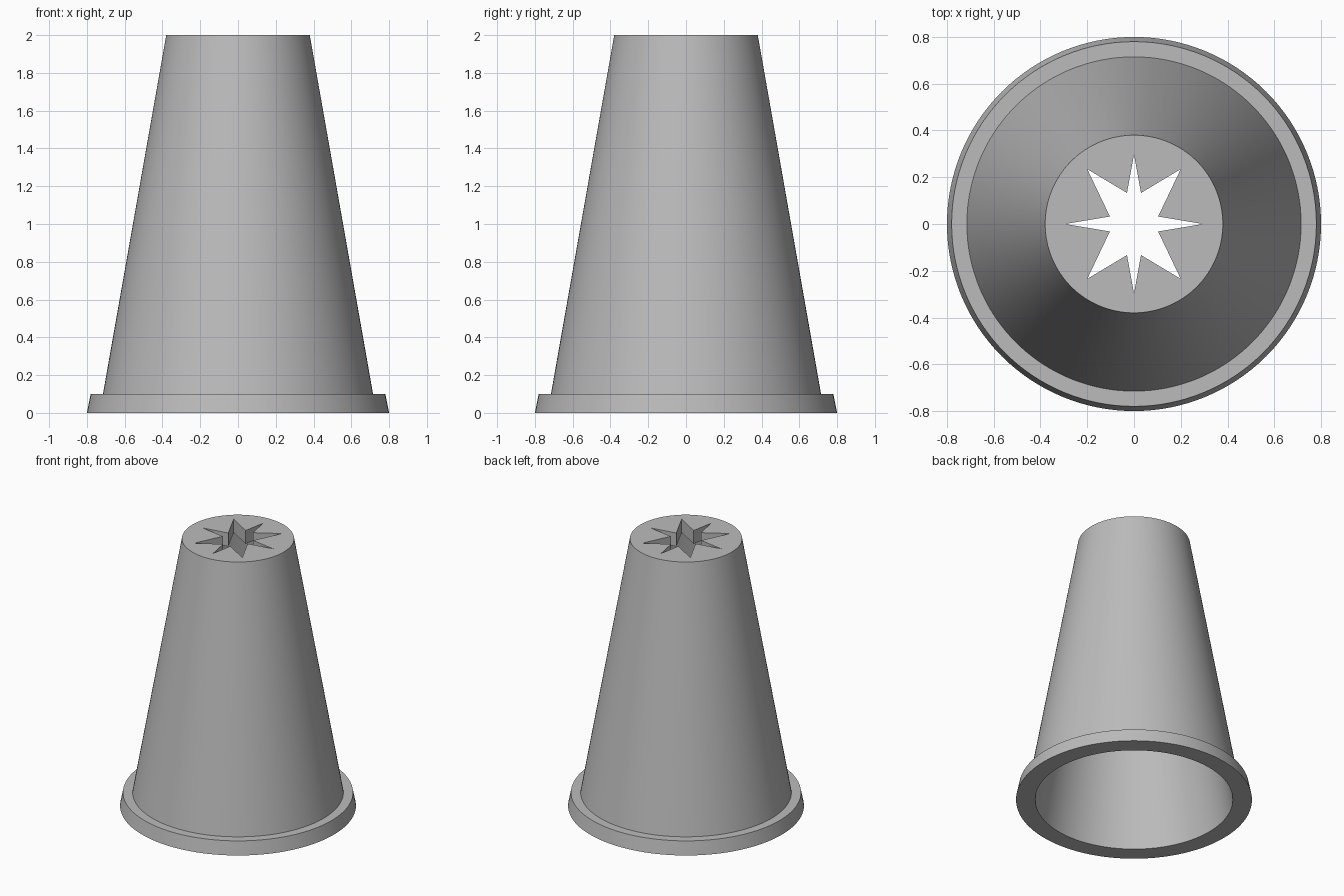
import bpy, bmesh, math

cube = bpy.data.objects.get("Cube")
if cube:
    bpy.data.objects.remove(cube, do_unlink=True)

SEGMENTS = 128
TOP, PLATE = 2.0, 0.1          # overall height, thickness of the end plate

metal = bpy.data.materials.new("satin grey metal")
metal.use_nodes = True
grey = (0.5, 0.5, 0.5, 1)
metal.diffuse_color = grey
metal.node_tree.nodes["Principled BSDF"].inputs["Base Color"].default_value = grey


def make_object(name, bm):
    bmesh.ops.recalc_face_normals(bm, faces=bm.faces)
    mesh = bpy.data.meshes.new(name)
    bm.to_mesh(mesh)
    bm.free()
    mesh.materials.append(metal)
    obj = bpy.data.objects.new(name, mesh)
    bpy.context.collection.objects.link(obj)
    return obj


def lathe(name, profile):
    """Revolve a radius/height profile; both ends lie on the axis."""
    bm = bmesh.new()
    rings = [[bm.verts.new((r * math.cos(a), r * math.sin(a), z))
              for a in (math.tau * i / SEGMENTS for i in range(SEGMENTS))]
             for r, z in profile]
    for low, high in zip(rings, rings[1:]):
        for i in range(SEGMENTS):
            j = (i + 1) % SEGMENTS
            bm.faces.new((low[i], low[j], high[j], high[i]))
    bm.faces.new(rings[0])
    bm.faces.new(rings[-1])
    return make_object(name, bm)


def star_prism(name, bottom, top):
    """Eight-pointed star, one quadrant mirrored around the axis."""
    quadrant = [(0.295, 0), (0.103, 0.032), (0.2, 0.235), (0.03, 0.133), (0, 0.297)]
    half = quadrant + [(-x, y) for x, y in quadrant[-2::-1]]
    outline = half + [(x, -y) for x, y in half[-2:0:-1]]
    bm = bmesh.new()
    face = bm.faces.new([bm.verts.new((x, y, bottom)) for x, y in outline])
    side = bmesh.ops.extrude_face_region(bm, geom=[face])
    verts = [g for g in side["geom"] if isinstance(g, bmesh.types.BMVert)]
    bmesh.ops.translate(bm, verts=verts, vec=(0, 0, top - bottom))
    return make_object(name, bm)


# Hollow tapered body with a flared foot rim, from the ceiling inside to the top
nozzle = lathe("nozzle_body", [
    (0.33, TOP - PLATE), (0.67, 0), (0.8, 0), (0.78, 0.1), (0.715, 0.1), (0.38, TOP)])

# Star opening through the end plate
cutter = star_prism("star_cutter", TOP - 2 * PLATE, TOP + PLATE)
cutter.hide_render = True
cut = nozzle.modifiers.new("star opening", "BOOLEAN")
cut.operation = "DIFFERENCE"
cut.solver = "EXACT"
cut.object = cutter

bpy.ops.object.select_all(action="DESELECT")
nozzle.select_set(True)
bpy.context.view_layer.objects.active = nozzle
bpy.ops.object.modifier_apply(modifier=cut.name)
bpy.data.objects.remove(cutter, do_unlink=True)
bpy.ops.object.shade_smooth_by_angle(angle=math.radians(20))
